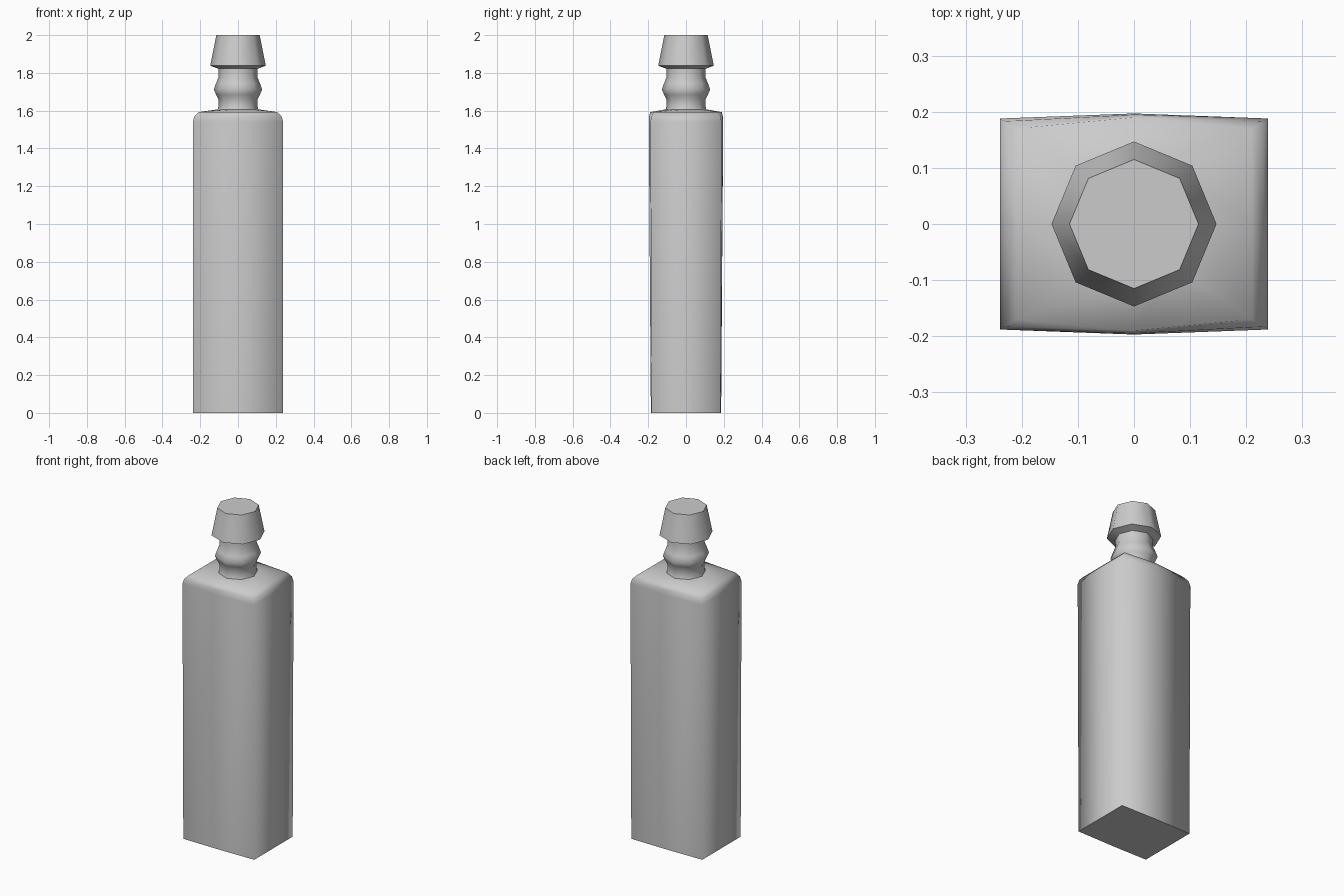
import bpy
import bmesh
from math import cos, sin, pi

cube = bpy.data.objects.get("Cube")
if cube:
    bpy.data.objects.remove(cube, do_unlink=True)

grey = bpy.data.materials.new("plain grey")
grey.use_nodes = True
colour = (0.6, 0.6, 0.6, 1)
grey.diffuse_color = colour
grey.node_tree.nodes["Principled BSDF"].inputs["Base Color"].default_value = colour


def boxy_ring(x, y, bow, z):
    """Rectangle whose front and back bow outward at the middle."""
    return [(x, 0, z), (x, y, z), (0, y + bow, z), (-x, y, z),
            (-x, 0, z), (-x, -y, z), (0, -y - bow, z), (x, -y, z)]


def round_ring(r, z):
    """Octagon with its corners on the axes."""
    return [(r * cos(i * pi / 4), r * sin(i * pi / 4), z) for i in range(8)]


def loft(name, rings, sharp=(), cap_bottom=False, cap_top=False):
    """Join rings into a smooth skin; the rings listed in sharp stay crisp."""
    bm = bmesh.new()
    loops = [[bm.verts.new(p) for p in ring] for ring in rings]
    for low, high in zip(loops, loops[1:]):
        for i in range(8):
            j = (i + 1) % 8
            bm.faces.new((low[i], low[j], high[j], high[i]))
    if cap_bottom:
        bm.faces.new(loops[0][::-1])
    if cap_top:
        bm.faces.new(loops[-1])
    for face in bm.faces:
        face.smooth = True
    for k in sharp:
        for i in range(8):
            bm.edges.get((loops[k][i], loops[k][i - 1])).smooth = False
    mesh = bpy.data.meshes.new(name)
    bm.to_mesh(mesh)
    bm.free()
    mesh.materials.append(grey)
    obj = bpy.data.objects.new(name, mesh)
    bpy.context.collection.objects.link(obj)
    return obj


# Tall body with a softened shoulder
shoulder_top = boxy_ring(0.21, 0.17, 0.02, 1.592)
loft("body", [
    boxy_ring(0.237, 0.183, 0.003, 0),
    boxy_ring(0.239, 0.188, 0.009, 1.54),
    boxy_ring(0.231, 0.183, 0.012, 1.57),
    shoulder_top,
    round_ring(0.108, 1.607),
], sharp=[0], cap_bottom=True)

# Neck with a bulging collar
neck = [(0.108, 1.607), (0.104, 1.62), (0.104, 1.66), (0.116, 1.685),
        (0.128, 1.712), (0.116, 1.745), (0.104, 1.775), (0.104, 1.822)]
loft("neck", [round_ring(r, z) for r, z in neck])

# Tapered stopper
stopper = [(0.104, 1.822), (0.147, 1.838), (0.115, 2)]
loft("stopper", [round_ring(r, z) for r, z in stopper],
     sharp=[1, 2], cap_top=True)
